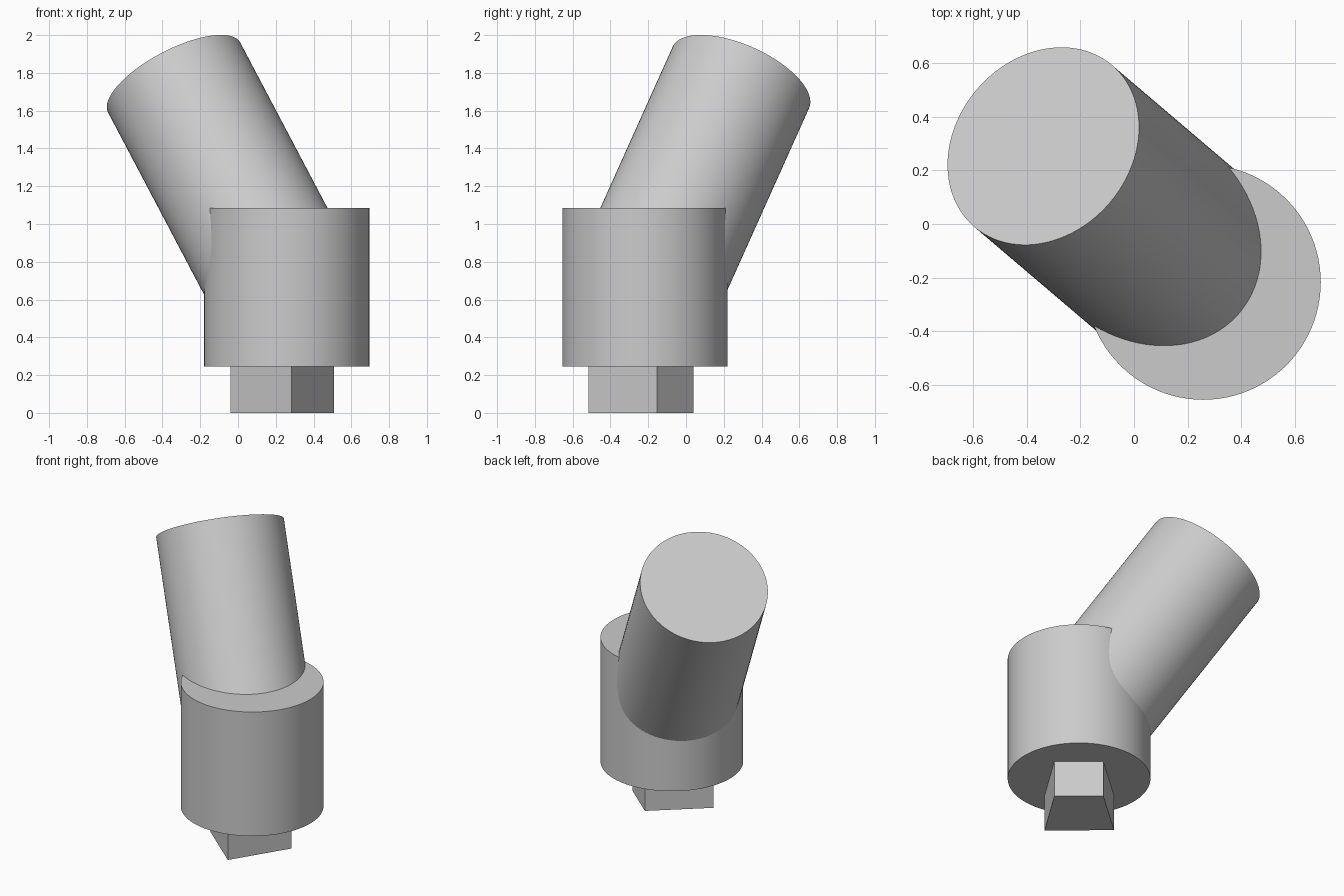
import bpy
import bmesh
from math import radians
from mathutils import Matrix, Vector

cube = bpy.data.objects.get("Cube")
if cube:
    bpy.data.objects.remove(cube, do_unlink=True)

GREY = 0.6
CENTRE = Vector((0.258, -0.217, 0))    # axis of the upright body
HEADING = radians(139.6)               # direction in which the neck leans
TILT = radians(34.7)

grey = bpy.data.materials.new("plain grey")
grey.use_nodes = True
grey.diffuse_color = (GREY, GREY, GREY, 1)
grey.node_tree.nodes["Principled BSDF"].inputs["Base Color"].default_value = (GREY, GREY, GREY, 1)


def cylinder(name, radius, start, end):
    """Smooth-sided closed cylinder between two points."""
    axis = end - start
    bpy.ops.mesh.primitive_cylinder_add(
        vertices=96, radius=radius, depth=axis.length,
        location=(start + end) / 2,
        rotation=axis.to_track_quat("Z", "Y").to_euler())
    obj = bpy.context.object
    obj.name = name
    obj.data.materials.append(grey)
    bpy.ops.object.shade_smooth_by_angle(angle=radians(30))
    return obj


def prism(name, outline, height):
    """Flat-sided prism standing on the ground."""
    bm = bmesh.new()
    base = bm.faces.new([bm.verts.new((x, y, 0)) for x, y in outline])
    top = bmesh.ops.extrude_face_region(bm, geom=[base])["geom"]
    bmesh.ops.translate(bm, vec=(0, 0, height),
                        verts=[v for v in top if isinstance(v, bmesh.types.BMVert)])
    bmesh.ops.recalc_face_normals(bm, faces=bm.faces)
    mesh = bpy.data.meshes.new(name)
    bm.to_mesh(mesh)
    bm.free()
    mesh.materials.append(grey)
    obj = bpy.data.objects.new(name, mesh)
    bpy.context.collection.objects.link(obj)
    return obj


# Keyed plug under the body: a trapezoid lined up with the lean
plug = prism("keyed_plug", [(-0.213, 0.21), (-0.15, -0.21), (0.15, -0.21), (0.213, 0.21)], 0.25)
plug.matrix_world = Matrix.Translation(CENTRE) @ Matrix.Rotation(HEADING, 4, "Z")

# Upright body
up = Vector((0, 0, 1))
cylinder("upright_body", 0.438, CENTRE + up * 0.245, CENTRE + up * 1.085)

# Leaning neck, starting inside the body
lean = Matrix.Rotation(HEADING, 3, "Z") @ Matrix.Rotation(TILT, 3, "Y") @ up
neck_base = CENTRE + up * 0.645
cylinder("leaning_neck", 0.396, neck_base, neck_base + lean * 1.375)
